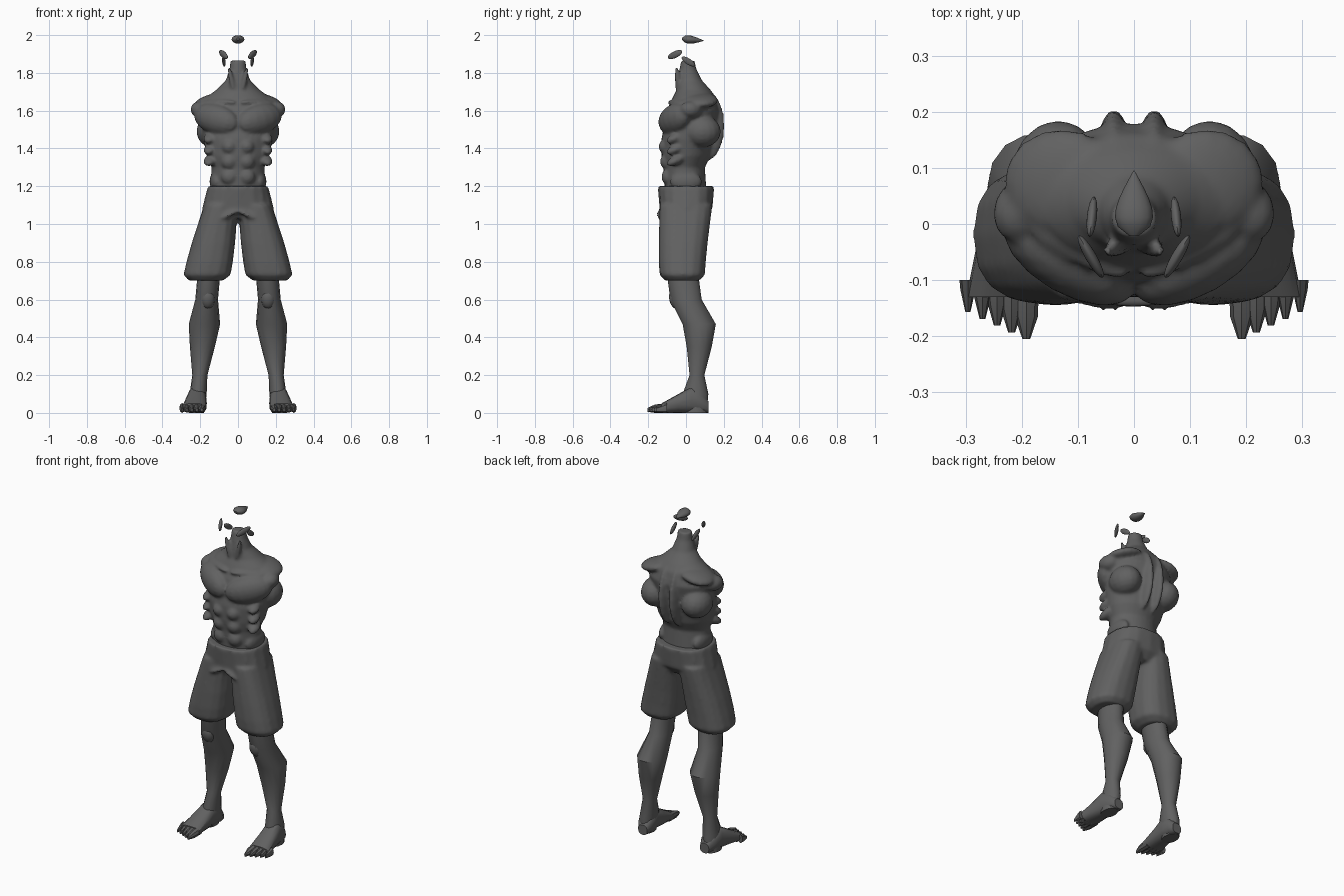
import bpy, bmesh
from math import cos, sin, pi, radians, copysign
from mathutils import Matrix, Vector, Euler

default_cube = bpy.data.objects.get("Cube")
if default_cube:
    bpy.data.objects.remove(default_cube)

grey = bpy.data.materials.new("dark grey")
grey.use_nodes = True
grey.diffuse_color = (.12, .12, .12, 1)
grey.node_tree.nodes["Principled BSDF"].inputs["Base Color"].default_value = grey.diffuse_color


def squared(value, power):
    """Push a sine or cosine outward for a boxier ring."""
    return copysign(abs(value) ** power, value)


def loft(bm, rings, start=0, lean=0, along_y=False, sides=16, power=1, flip=1):
    """Skin rings of (position, offset, half width, half depth) on a leaning line."""
    previous = None
    for position, offset, width, depth in rings:
        loop = []
        for i in range(sides):
            angle = 2 * pi * i / sides
            x = flip * (start + lean * position + width * squared(cos(angle), power))
            other = offset + depth * squared(sin(angle), power)
            place = (x, position, other) if along_y else (x, other, position)
            loop.append(bm.verts.new(place))
        if previous:
            for i in range(sides):
                bm.faces.new((previous[i - 1], previous[i], loop[i], loop[i - 1]))
        else:
            bm.faces.new(loop)
        previous = loop
    bm.faces.new(previous)


def blob(bm, at, size, pitch=0, tilt=0, yaw=0, flips=(1, -1)):
    """Turned ellipsoid, with its twin across the middle."""
    turn = Euler((radians(pitch), radians(tilt), radians(yaw)))
    matrix = Matrix.LocRotScale(Vector(at), turn, Vector(size))
    for flip in flips:
        mirrored = Matrix.Diagonal((flip, 1, 1, 1)) @ matrix
        bmesh.ops.create_uvsphere(bm, u_segments=16, v_segments=10, radius=1, matrix=mirrored)


def finish(name, bm, voxel=0, mirror=False):
    """Make the object, then fuse its shells or mirror it."""
    bmesh.ops.recalc_face_normals(bm, faces=bm.faces)
    mesh = bpy.data.meshes.new(name)
    bm.to_mesh(mesh)
    bm.free()
    mesh.materials.append(grey)
    part = bpy.data.objects.new(name, mesh)
    bpy.context.collection.objects.link(part)
    bpy.ops.object.select_all(action="DESELECT")
    part.select_set(True)
    bpy.context.view_layer.objects.active = part
    bpy.ops.object.shade_smooth_by_angle(angle=radians(35))
    if voxel:
        fuse = part.modifiers.new("fuse", "REMESH")
        fuse.mode = "VOXEL"
        fuse.voxel_size = voxel
        fuse.use_smooth_shade = True
        relax = part.modifiers.new("relax", "SMOOTH")
        relax.factor = .5
        relax.iterations = 3
    if mirror:
        part.modifiers.new("mirror", "MIRROR")


# Torso core from waist to neck
bm = bmesh.new()
loft(bm, [(1.15, 0, .145, .11), (1.3, -.01, .14, .11), (1.36, 0, .165, .13),
          (1.45, .01, .185, .14), (1.6, .04, .2, .14), (1.67, .045, .17, .115),
          (1.71, .04, .115, .09), (1.76, .02, .065, .065), (1.82, .01, .045, .045),
          (1.865, .01, .04, .035)], sides=32)
# Chest, shoulder stub and collarbone
blob(bm, at=(.115, -.06, 1.555), size=(.135, .065, .08), tilt=-14, yaw=30)
blob(bm, at=(.2, .025, 1.605), size=(.05, .06, .045), tilt=-10, yaw=20)
blob(bm, at=(.1, -.05, 1.645), size=(.1, .02, .014), yaw=28)
# Upper back, shoulder blade and spine muscle
blob(bm, at=(.13, .075, 1.655), size=(.105, .095, .035), tilt=14)
blob(bm, at=(.135, .085, 1.49), size=(.085, .1, .085), tilt=12)
blob(bm, at=(.036, .1, 1.52), size=(.034, .105, .19))
# Neck cord and oblique
blob(bm, at=(.03, -.04, 1.74), size=(.014, .018, .1), pitch=6, tilt=12)
blob(bm, at=(.115, 0, 1.225), size=(.036, .085, .055))
# Stomach blocks and rib muscles
for row in range(3):
    blob(bm, at=(.046, -.095, 1.25 + .08 * row), size=(.045, .035 + .008 * row, .043))
    blob(bm, at=(.145, -.05, 1.34 + .06 * row), size=(.035, .06, .025), pitch=25, yaw=20)
finish("torso", bm, voxel=.009)

# Shorts: hips and two flared legs fused together
bm = bmesh.new()
loft(bm, [(1.03, 0, .15, .1), (1.08, 0, .19, .14), (1.2, 0, .16, .15)], power=.8)
for side in (1, -1):
    loft(bm, [(1.1, 0, .09, .14), (.9, -.015, .115, .13), (.8, -.02, .123, .125),
              (.73, -.02, .125, .12), (.7, -.02, .09, .09)],
         start=.31, lean=-.2, power=.8, flip=side)
blob(bm, at=(.045, -.137, 1.05), size=(.055, .018, .012), tilt=25)
finish("shorts", bm, voxel=.011)

# Lower leg with kneecap
bm = bmesh.new()
loft(bm, [(.75, -.02, .06, .085), (.6, 0, .06, .085), (.47, .07, .083, .09),
          (.35, .07, .066, .068), (.2, .058, .04, .04), (.1, .05, .045, .07),
          (0, .05, .04, .06)], start=.22, lean=-.09, sides=14)
blob(bm, at=(.16, -.06, .6), size=(.036, .028, .05), pitch=15, flips=(1,))
finish("lower_leg", bm, mirror=True)

# Foot with pointed toes, resting on the ground
bm = bmesh.new()
sole = [(.12, .03, .03), (.09, .05, .046), (.03, .07, .05), (-.04, .05, .057), (-.13, .025, .066)]
loft(bm, [(y, height, width, height) for y, height, width in sole],
     start=.22, lean=-.1, along_y=True, power=.8)
for toe in range(5):
    thick = .023 - .002 * toe
    tip = -.205 + .012 * toe
    loft(bm, [(-.1, .026, thick, .026), (tip + .04, .022, thick * .9, .022),
              (tip, .016, thick * .3, .01)],
         start=.192 + .026 * toe, along_y=True, sides=8)
finish("foot", bm, mirror=True)

# Floating teardrop above the neck
bm = bmesh.new()
rings = []
for step in range(8):
    along = (step + .1) / 7.2
    swell = sin(pi * along ** .6)
    rings.append((.12 * along - .023, 1.98 - .01 * along, .034 * swell, .022 * swell))
loft(bm, rings, along_y=True)
finish("crown_piece", bm)

# Floating brow and ear slivers
bm = bmesh.new()
blob(bm, at=(.077, -.058, 1.897), size=(.047, .01, .018), tilt=-22, yaw=60)
finish("brow_pieces", bm)
bm = bmesh.new()
blob(bm, at=(.075, .013, 1.86), size=(.009, .042, .016), pitch=-33, yaw=6)
finish("ear_pieces", bm)
